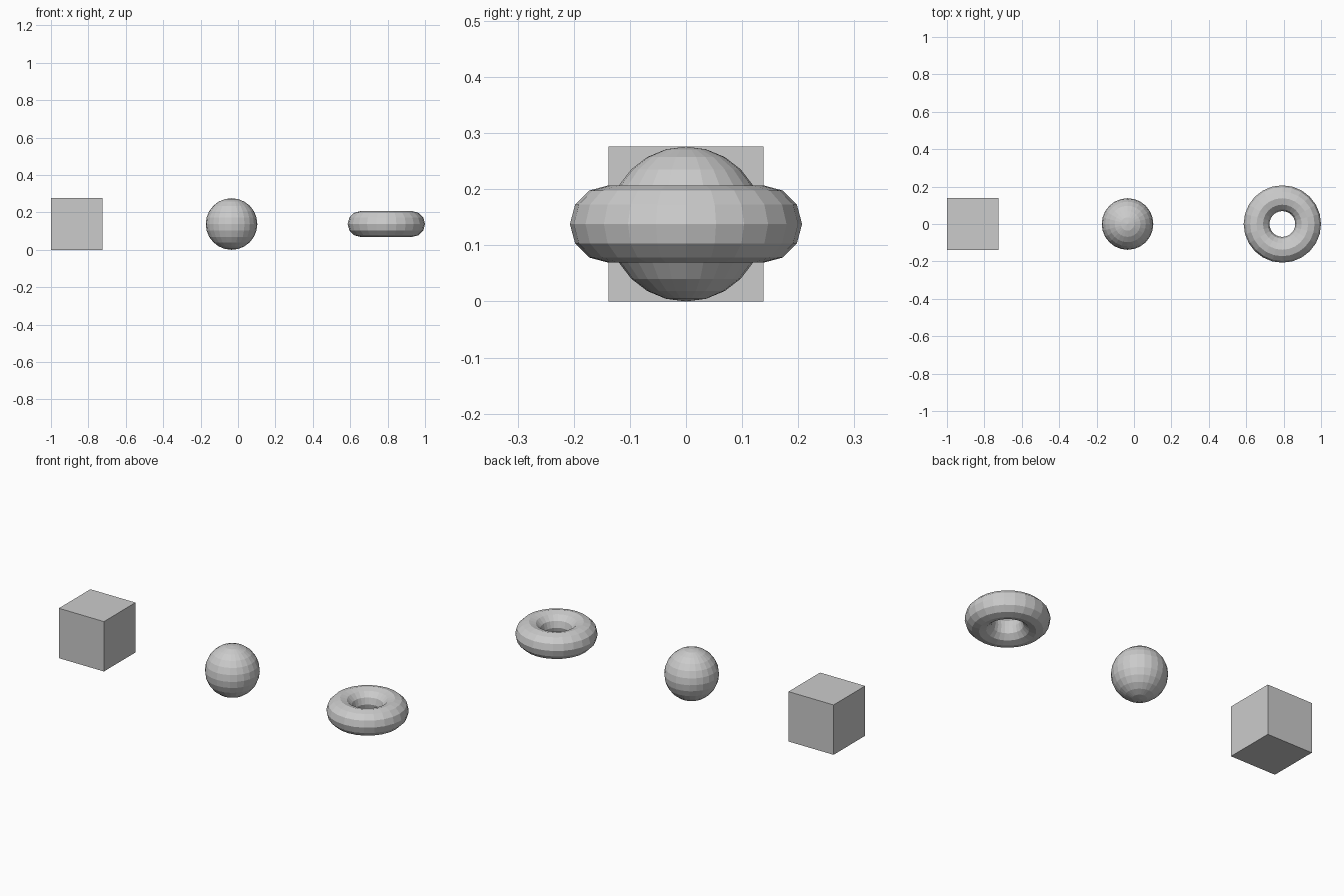
import bpy
import bmesh
import math

if "Cube" in bpy.data.objects:
    bpy.data.objects.remove(bpy.data.objects["Cube"])

U = 2 / 14.5      # one modelling unit, so the row is 2 long
Z = U             # all parts share one centre height
X_CUBE, X_SPHERE, X_RING = -1 + U, -1 + 7 * U, -1 + 13 * U


def add_object(name, bm, x):
    bmesh.ops.recalc_face_normals(bm, faces=bm.faces)
    mesh = bpy.data.meshes.new(name)
    bm.to_mesh(mesh)
    bm.free()
    obj = bpy.data.objects.new(name, mesh)
    obj.location = (x, 0, Z)
    bpy.context.collection.objects.link(obj)
    return obj


# Cube at the left end
bm = bmesh.new()
bmesh.ops.create_cube(bm, size=2 * U)
add_object("cube", bm, X_CUBE)

# Faceted ball in the middle
bm = bmesh.new()
bmesh.ops.create_uvsphere(bm, u_segments=24, v_segments=12, radius=U)
add_object("sphere", bm, X_SPHERE)

# Faceted ring at the right end, lying flat
MAJOR, MINOR = 24, 12
bm = bmesh.new()
rings = []
for i in range(MAJOR):
    a = 2 * math.pi * i / MAJOR
    ring = []
    for j in range(MINOR):
        b = 2 * math.pi * j / MINOR
        r = U * (1 + 0.5 * math.cos(b))
        ring.append(bm.verts.new((r * math.cos(a), r * math.sin(a), 0.5 * U * math.sin(b))))
    rings.append(ring)
for i in range(MAJOR):
    p, q = rings[i], rings[(i + 1) % MAJOR]
    for j in range(MINOR):
        k = (j + 1) % MINOR
        bm.faces.new((p[j], q[j], q[k], p[k]))
add_object("torus_ring", bm, X_RING)
